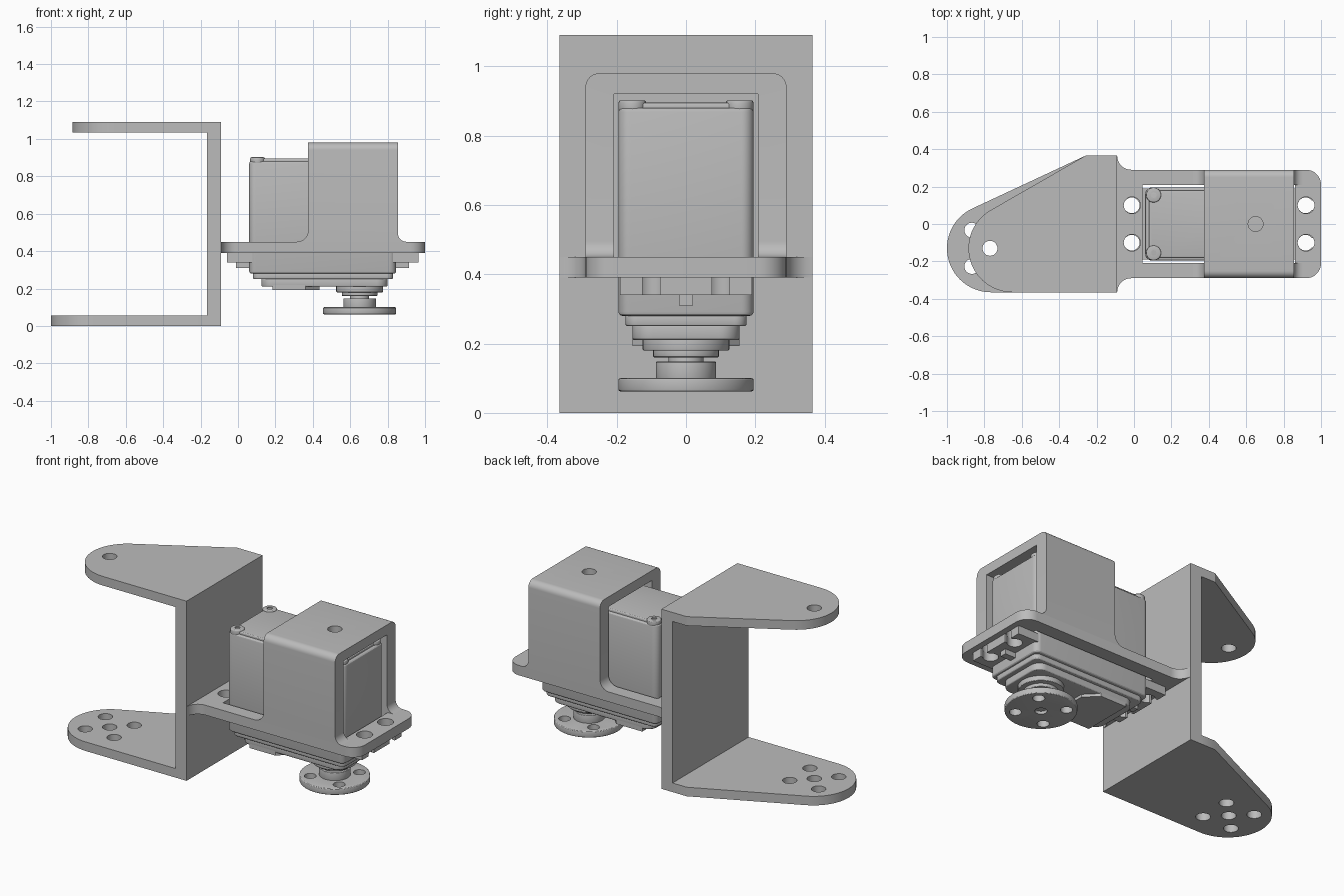
import bpy
from math import cos, sin, pi, atan2, acos, hypot

if "Cube" in bpy.data.objects:
    bpy.data.objects.remove(bpy.data.objects["Cube"], do_unlink=True)

grey = bpy.data.materials.new("plain grey")
grey.use_nodes = True
grey.diffuse_color = (0.5, 0.5, 0.5, 1)
grey.node_tree.nodes["Principled BSDF"].inputs["Base Color"].default_value = (0.5, 0.5, 0.5, 1)


def arc(cx, cy, r, a0, a1, n=8):
    return [(cx + r * cos(a0 + (a1 - a0) * i / n), cy + r * sin(a0 + (a1 - a0) * i / n))
            for i in range(n + 1)]


def rounded(x0, x1, w, r):
    """Rounded rectangle from x0 to x1, half width w."""
    return (arc(x1 - r, w - r, r, 0, pi / 2) + arc(x0 + r, w - r, r, pi / 2, pi)
            + arc(x0 + r, r - w, r, pi, 1.5 * pi) + arc(x1 - r, r - w, r, 1.5 * pi, 2 * pi))


def rect(x0, x1, y0, y1):
    return [(x0, y0), (x1, y0), (x1, y1), (x0, y1)]


def circle(x, y, r, n=40):
    return arc(x, y, r, 0, 2 * pi * (n - 1) / n, n - 1)


def prism(name, outline, lo, hi, axis="z", bevel=0):
    """Extrude an outline along z (xy outline), y (xz outline) or x (yz outline)."""
    place = {"z": lambda a, b, h: (a, b, h), "y": lambda a, b, h: (a, h, b),
             "x": lambda a, b, h: (h, a, b)}[axis]
    n = len(outline)
    verts = [place(a, b, h) for h in (lo, hi) for a, b in outline]
    faces = [list(range(n))[::-1], list(range(n, 2 * n))]
    faces += [[i, (i + 1) % n, n + (i + 1) % n, n + i] for i in range(n)]
    me = bpy.data.meshes.new(name)
    me.from_pydata(verts, [], faces)
    me.materials.append(grey)
    ob = bpy.data.objects.new(name, me)
    bpy.context.collection.objects.link(ob)
    activate(ob)
    bpy.ops.object.mode_set(mode="EDIT")
    bpy.ops.mesh.select_all(action="SELECT")
    bpy.ops.mesh.normals_make_consistent(inside=False)
    bpy.ops.object.mode_set(mode="OBJECT")
    if bevel:
        m = ob.modifiers.new("soft_edges", "BEVEL")
        m.width, m.segments, m.limit_method, m.angle_limit = bevel, 3, "ANGLE", 0.7
        bpy.ops.object.modifier_apply(modifier=m.name)
    return ob


def activate(ob):
    bpy.ops.object.select_all(action="DESELECT")
    ob.select_set(True)
    bpy.context.view_layer.objects.active = ob


def cut(ob, *args):
    cutter = prism("cutter", *args)
    activate(ob)
    m = ob.modifiers.new("cut", "BOOLEAN")
    m.operation, m.object, m.solver = "DIFFERENCE", cutter, "EXACT"
    bpy.ops.object.modifier_apply(modifier=m.name)
    bpy.data.objects.remove(cutter, do_unlink=True)


def holes(ob, centres, r, lo, hi):
    for x, y in centres:
        cut(ob, circle(x, y, r, 24), lo, hi)


def bolt_pattern(x, y, d):
    return [(x, y)] + [(x + i * d, y + j * d) for i in (-1, 1) for j in (-1, 1)]


# Bracket: upright plate with two tapered arms
back, wall, half = -0.09, -0.165, 0.365
prism("bracket_wall", rect(wall, back, -half, half), 0, 1.09)


def arm(name, cx, lo, hi):
    cy, r, px = -0.13, 0.235, -0.26
    dx, dy = px - cx, half - cy
    tangent = atan2(dy, dx) + acos(r / hypot(dx, dy))
    outline = [(wall, -half), (wall, half), (px, half)] + arc(cx, cy, r, tangent, 1.5 * pi, 28)
    return prism(name, outline, lo, hi)


top_arm = arm("top_arm", -0.65, 1.035, 1.09)
holes(top_arm, [(-0.77, -0.13)], 0.04, 1, 1.2)
bottom_arm = arm("bottom_arm", -0.765, 0, 0.055)
holes(bottom_arm, bolt_pattern(-0.77, -0.13, 0.097), 0.04, -0.1, 0.1)

# Mounting flange, flared where it meets the bracket
f = 0.075
flange = prism("mounting_flange",
               arc(back + f, half, f, pi, 1.5 * pi) + arc(0.92, 0.21, 0.08, pi / 2, 0)
               + arc(0.92, -0.21, 0.08, 0, -pi / 2) + arc(back + f, -half, f, pi / 2, pi),
               0.39, 0.45)
cut(flange, rect(0.045, 0.86, -0.208, 0.208), 0.3, 0.6)
holes(flange, [(x, y) for x in (-0.01, 0.92) for y in (-0.1, 0.1)], 0.045, 0.3, 0.6)

# Strap over the motor, with fillets at its feet
strap = prism("motor_strap", arc(0.315, 0.51, 0.06, -pi / 2, 0) + [(0.375, 0.98), (0.855, 0.98)]
              + arc(0.9, 0.495, 0.045, pi, 1.5 * pi), -0.29, 0.29, "y")
for s in (-1, 1):
    corner = [(s * 0.3, 0.99)] + [(s * a, b) for a, b in arc(0.25, 0.94, 0.04, 0, pi / 2)]
    cut(strap, [(s * 0.3, 0.94)] + corner[1:] + [(s * 0.25, 0.99), corner[0]], 0.2, 1, "x")
cut(strap, rect(-0.208, 0.208, 0.4, 0.92), 0.2, 1, "x")
holes(strap, [(0.65, 0)], 0.04, 0.9, 1.1)

# Motor case, narrowing in steps towards the output
prism("motor_case", rounded(0.06, 0.845, 0.195, 0.035), 0.28, 0.88, bevel=0.012)
prism("motor_lid", rounded(0.08, 0.825, 0.18, 0.03), 0.87, 0.895, bevel=0.008)
prism("case_step", rounded(0.08, 0.83, 0.175, 0.035), 0.25, 0.285, bevel=0.008)
prism("gear_cover", rounded(0.125, 0.80, 0.155, 0.06), 0.21, 0.255, bevel=0.008)
prism("cover_pad", [(0.185, -0.155), (0.36, -0.155), (0.435, -0.08),
                    (0.435, 0.08), (0.36, 0.155), (0.185, 0.155)], 0.193, 0.22)
for x in (0.105, 0.80):
    for y in (-0.155, 0.155):
        screw = prism("lid_screw", circle(x, y, 0.04, 24), 0.865, 0.902, bevel=0.008)
        holes(screw, [(x, y)], 0.015, 0.89, 1)

# Slotted ears with a stiffening rib under each
for name, inner, d in (("left", 0.845, 1), ("right", 0.06, -1)):
    tip, hole = inner + d * 0.12, inner + d * 0.072
    ear = prism(name + "_ear", rect(*sorted((inner - d * 0.02, tip)), -0.19, 0.19), 0.34, 0.39)
    for y in (-0.1, 0.1):
        holes(ear, [(hole, y)], 0.042, 0.3, 0.45)
        cut(ear, rect(*sorted((hole, tip + d * 0.05)), y - 0.025, y + 0.025), 0.3, 0.45)
    prism(name + "_ear_rib", rect(*sorted((inner - d * 0.01, inner + d * 0.07)), -0.02, 0.02),
          0.31, 0.345)

# Output shaft and horn
for name, r, lo, hi in (("output_collar", 0.125, 0.18, 0.215), ("output_ring", 0.095, 0.16, 0.185),
                        ("output_shaft", 0.05, 0.08, 0.165), ("horn_hub", 0.087, 0.095, 0.148)):
    prism(name, circle(0.65, 0, r), lo, hi, bevel=0.004)
horn = prism("horn_disc", circle(0.65, 0, 0.195, 56), 0.062, 0.1, bevel=0.006)
holes(horn, bolt_pattern(0.65, 0, 0.097), 0.033, 0, 0.2)

# Smooth round surfaces, keep sharp edges
bpy.ops.object.select_all(action="DESELECT")
for ob in bpy.context.scene.objects:
    if ob.type == "MESH":
        ob.select_set(True)
        bpy.context.view_layer.objects.active = ob
bpy.ops.object.shade_smooth_by_angle(angle=0.52)
